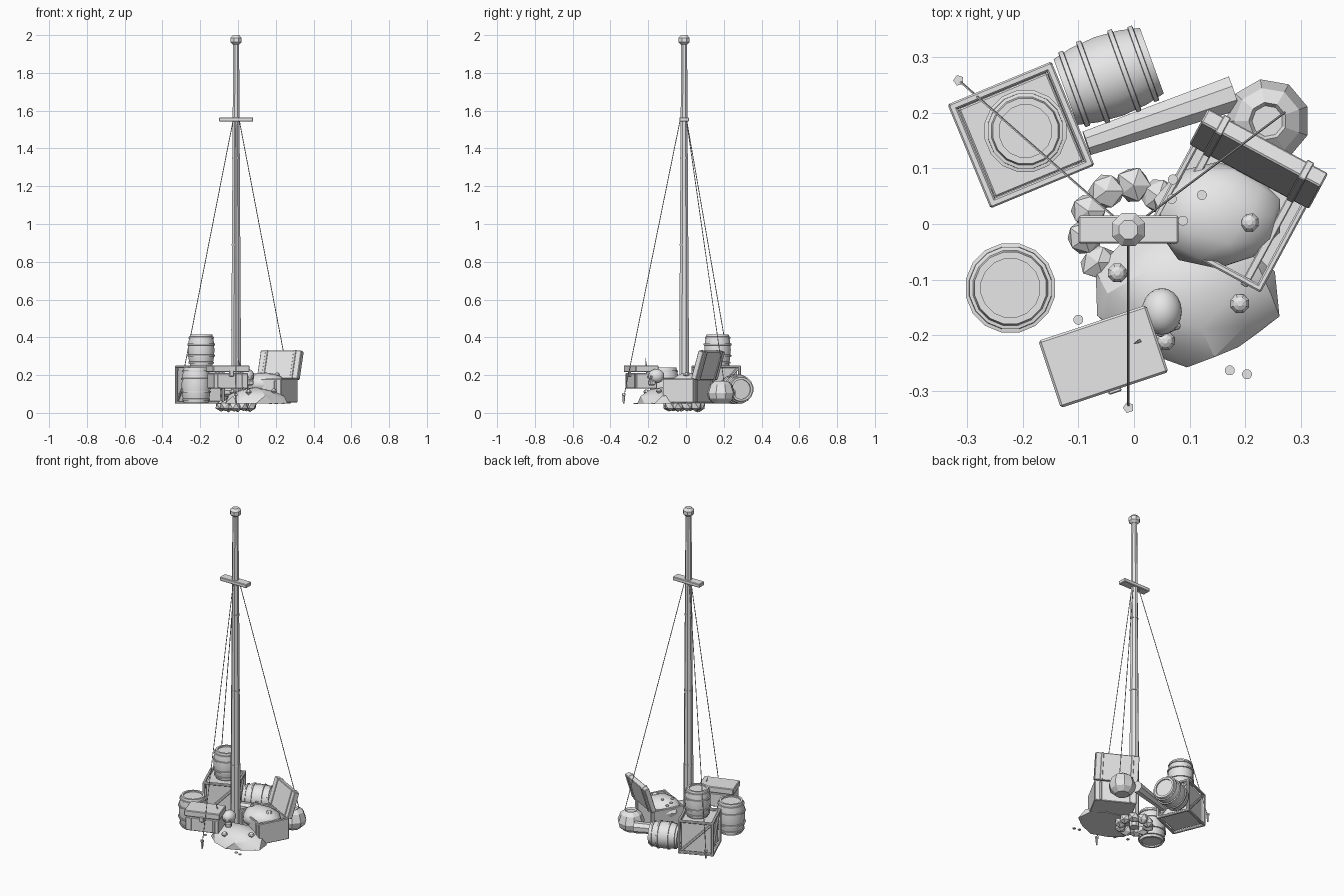
import bpy, bmesh, math, random
from mathutils import Vector, Matrix

random.seed(4)
if "Cube" in bpy.data.objects:
    bpy.data.objects.remove(bpy.data.objects["Cube"])

grey = bpy.data.materials.new("plain_grey")
grey.use_nodes = True
grey.diffuse_color = (0.8, 0.8, 0.8, 1)
grey.node_tree.nodes["Principled BSDF"].inputs["Base Color"].default_value = (0.8, 0.8, 0.8, 1)


def finish(name, bm, matrix=Matrix(), smooth=30):
    bmesh.ops.recalc_face_normals(bm, faces=bm.faces)
    mesh = bpy.data.meshes.new(name)
    bm.to_mesh(mesh)
    bm.free()
    mesh.materials.append(grey)
    ob = bpy.data.objects.new(name, mesh)
    bpy.context.collection.objects.link(ob)
    ob.matrix_world = matrix
    if smooth:
        mesh.polygons.foreach_set("use_smooth", [True] * len(mesh.polygons))
        mesh.set_sharp_from_angle(angle=math.radians(smooth))
    return ob


def place(x, y, z, turn=0):
    return Matrix.Translation((x, y, z)) @ Matrix.Rotation(math.radians(turn), 4, 'Z')


def box(name, size, matrix, bevel=0.003):
    bm = bmesh.new()
    bmesh.ops.create_cube(bm, size=1)
    bmesh.ops.scale(bm, vec=size, verts=bm.verts)
    if bevel:
        bmesh.ops.bevel(bm, geom=bm.edges[:], offset=bevel, segments=1, affect='EDGES')
    return finish(name, bm, matrix, 0)


def lathe(name, profile, matrix, sides=12, smooth=40):
    """Spin (radius, height) points round z and cap both ends."""
    bm = bmesh.new()
    rings = [[bm.verts.new((r * math.cos(math.tau * (i + .5) / sides),
                            r * math.sin(math.tau * (i + .5) / sides), z))
              for i in range(sides)] for r, z in profile]
    for a, b in zip(rings, rings[1:]):
        for i in range(sides):
            j = (i + 1) % sides
            bm.faces.new((a[i], a[j], b[j], b[i]))
    bm.faces.new(rings[0])
    bm.faces.new(rings[-1])
    return finish(name, bm, matrix, smooth)


def rod(name, a, b, r1, r2=None, sides=6):
    a, b = Vector(a), Vector(b)
    d = b - a
    m = Matrix.Translation(a) @ d.to_track_quat('Z', 'Y').to_matrix().to_4x4()
    return lathe(name, [(r1, 0), (r2 or r1, d.length)], m, sides)


def stone(name, loc, size, detail=1, jitter=0.12, floor=None, smooth=0):
    bm = bmesh.new()
    bmesh.ops.create_icosphere(bm, subdivisions=detail, radius=1)
    for v in bm.verts:
        v.co *= 1 + random.uniform(-jitter, jitter)
        if floor is not None:
            v.co.z = max(v.co.z, floor)
    bmesh.ops.scale(bm, vec=size, verts=bm.verts)
    return finish(name, bm, Matrix.Translation(loc), smooth)


def barrel(name, radius, height, matrix):
    end, lip = radius * 0.82, 0.008
    shape = [(end - .012, lip), (end - .012, 0), (end, 0), (radius * .93, height * .22),
             (radius * .98, height * .5), (radius * .93, height * .78),
             (end, height), (end - .012, height), (end - .012, height - lip)]
    lathe(name, shape, matrix, 16)
    for t, k in ((.1, .885), (.32, .97), (.68, .97), (.9, .885)):
        r, z = radius * k, height * t
        lathe(name + "_hoop", [(r, z - .005), (r + .004, z - .004), (r + .004, z + .004),
                               (r, z + .005)], matrix, 16)


# Mast with bands, cap and crossbeam
MX, MY = -0.01, -0.01
mast = place(MX, MY, 0)
lathe("mast", [(.028, .02), (.027, .44), (.024, .89), (.021, 1.35), (.017, 1.97)], mast, 8, 0)
for z, r in ((.44, .029), (.89, .026), (1.35, .0235)):
    lathe("mast_band", [(r, z - .005), (r, z + .005)], mast, 8, 0)
lathe("mast_cap", [(.018, 1.95), (.032, 1.963), (.032, 1.985), (.018, 2.0)], mast, 8, 0)
box("crossbeam", (.18, .05, .022), place(MX, MY, 1.553))

# Guy ropes and their pegs
for x, y, z in ((-.315, .258, .08), (.27, .2, .17), (MX, -.33, .08)):
    d = (Vector((x, y, 0)) - Vector((MX, MY, 0))).normalized() * .022
    rod("guy_rope", (MX + d.x, MY + d.y, 1.545), (x, y, z), .0022, sides=5)
    if z < .1:
        lathe("rope_peg", [(.004, .05), (.007, .07), (.007, .09), (.01, .093), (.01, .103)],
              place(x, y, 0), 5, 0)

# Ring of stones round the mast foot
for i in range(10):
    a = math.tau * i / 10 + .2
    stone("foot_stone", (MX + .08 * math.cos(a), MY + .08 * math.sin(a), .037),
          (.034, .034, .031), 1)

# Large framed crate
crate = place(-.203, .16, .15, 22.5)
box("crate_body", (.172, .172, .18), crate)
H, T = .094, .014
for k in range(4):
    side = crate @ Matrix.Rotation(k * math.pi / 2, 4, 'Z')
    for z in (-H, H):
        box("crate_rail", (.2, T, T), side @ Matrix.Translation((0, H, z)))
    box("crate_post", (T, T, .19), side @ Matrix.Translation((H, H, 0)))
    box("crate_brace", (.25, .01, T), side @ Matrix.Translation((0, H - .003, 0))
        @ Matrix.Rotation(math.pi / 4, 4, 'Y'))

# Three barrels
barrel("stacked_barrel", .073, .165, place(-.195, .167, .25))
barrel("standing_barrel", .08, .187, place(-.222, -.115, .052))
barrel("lying_barrel", .078, .165, place(-.123, .237, .125, 20) @ Matrix.Rotation(math.pi / 2, 4, 'Y'))

# Rolled canvas and round pot
rod("canvas_roll", (-.085, .145, .11), (.18, .235, .1), .024, .034, 8)
lathe("pot", [(.04, .05), (.068, .075), (.076, .105), (.06, .15), (.034, .17), (.028, .16)],
      place(.24, .185, 0), 9, 25)

# Open chest: walls, leaning lid, straps, hoard
chest = place(.168, .014, .118, -28.4)
W, D, CH = .235, .185, .126
box("chest_floor", (W, D, .012), chest @ Matrix.Translation((0, 0, -.057)))
for s in (-1, 1):
    box("chest_long_wall", (W, .012, CH), chest @ Matrix.Translation((0, s * (D / 2 - .006), 0)))
    box("chest_end_wall", (.012, D, CH), chest @ Matrix.Translation((s * (W / 2 - .006), 0, 0)))
    box("chest_strap", (.014, D + .008, CH), chest @ Matrix.Translation((s * .085, 0, -.004)), .002) \
        .scale.z = .9
lid = chest @ Matrix.Translation((0, D / 2 + .002, .06)) @ Matrix.Rotation(math.radians(-17), 4, 'X')
box("open_lid", (W + .01, .03, .155), lid @ Matrix.Translation((0, 0, .078)))
for s in (-1, 1):
    box("lid_strap", (.014, .038, .158), lid @ Matrix.Translation((s * .085, 0, .078)), .002)
stone("hoard", (.15, .015, .15), (.115, .095, .065), 2, .05, -.6, 40)

# Sand mound
stone("sand_mound", (.095, -.125, .05), (.165, .125, .085), 2, .08, 0, 30)

# Gems, coins and a small blade
for x, y, z in ((.19, -.143, .115), (-.03, -.088, .11), (.056, -.21, .11), (.207, .003, .2)):
    lathe("gem", [(.004, -.014), (.018, 0), (.012, .01), (.005, .014)], place(x, y, z), 8, 0)
for x, y, z in ((.07, .08, .2), (.122, .052, .213), (.088, .006, .21), (.068, .045, .205),
                (.172, -.263, .05), (.203, -.27, .05), (-.1, -.172, .05),
                (.238, -.173, .05), (.244, -.133, .06)):
    lathe("coin", [(.009, -.002), (.009, .002)], place(x, y, z), 12)
rod("blade", (.02, -.205, .21), (0, -.215, .29), .007, .001, 4)

# Skull with jaw
stone("skull", (.05, -.157, .195), (.036, .042, .038), 3, 0, None, 60)
box("skull_jaw", (.036, .03, .03), place(.062, -.18, .16, 25), .006)
for s in (-1, 1):
    stone("skull_eye", (.062 + s * .014, -.189 + s * .006, .19), (.009, .009, .009), 1, 0)

# Closed chest with lid, straps and lock
small = place(-.055, -.238, .17, 18.4)
box("closed_chest_body", (.19, .115, .08), small)
box("closed_chest_lid", (.204, .127, .036), small @ Matrix.Translation((0, 0, .064)), .004)
for s in (-1, 1):
    box("closed_chest_strap", (.014, .122, .074), small @ Matrix.Translation((s * .068, 0, 0)), .002)
box("closed_chest_lock", (.024, .01, .03), small @ Matrix.Translation((0, -.064, .038)), .002)
